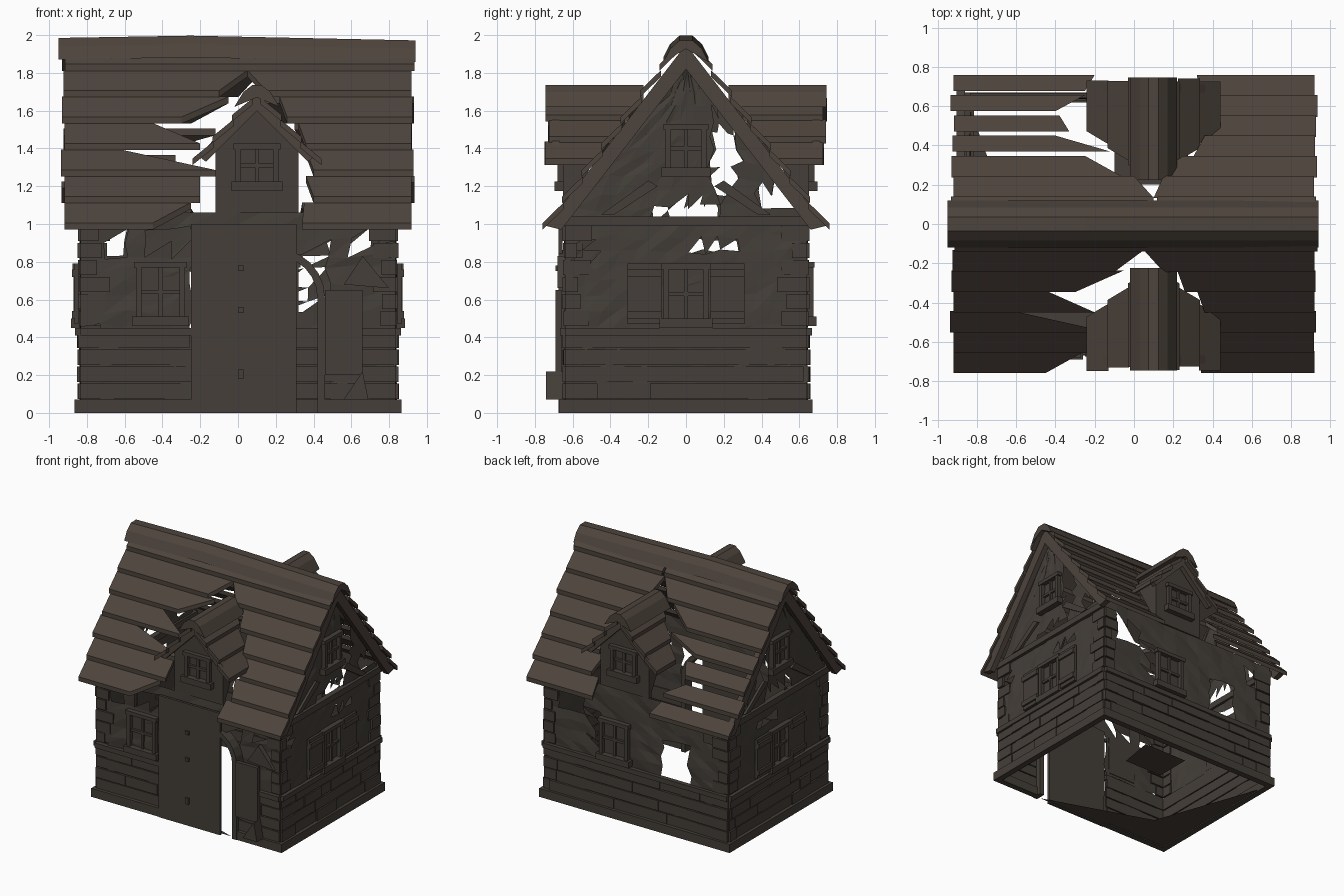
import bpy, bmesh, math, random
from mathutils import Vector

if "Cube" in bpy.data.objects:
    bpy.data.objects.remove(bpy.data.objects["Cube"])

random.seed(4)
R = random.uniform


def material(name, rgb):
    m = bpy.data.materials.new(name)
    m.diffuse_color = (*rgb, 1)
    m.use_nodes = True
    m.node_tree.nodes["Principled BSDF"].inputs["Base Color"].default_value = m.diffuse_color
    return m


STONE = material("grey brown stone", (0.058, 0.049, 0.040))
ROOF = material("brown roof wood", (0.074, 0.057, 0.045))


def build(name, mat, prisms):
    """One object from (polygon, extrusion) pairs; no extrusion = flat sheet."""
    bm = bmesh.new()
    for pts, ext in prisms:
        a = [bm.verts.new(p) for p in pts]
        bm.faces.new(a)
        if ext is not None:
            b = [bm.verts.new(Vector(p) + Vector(ext)) for p in pts]
            bm.faces.new(b[::-1])
            n = len(a)
            for i in range(n):
                bm.faces.new((a[i], b[i], b[(i + 1) % n], a[(i + 1) % n]))
    bmesh.ops.recalc_face_normals(bm, faces=bm.faces[:])
    me = bpy.data.meshes.new(name)
    bm.to_mesh(me)
    bm.free()
    me.materials.append(mat)
    ob = bpy.data.objects.new(name, me)
    bpy.context.collection.objects.link(ob)
    return ob


HX, HY = 0.835, 0.64


def at(side, u, z, d=0):
    """Point on a wall: u along it, z up, d outwards."""
    return {"front": (u, -HY - d, z), "back": (u, HY + d, z),
            "left": (-HX - d, u, z), "right": (HX + d, u, z)}[side]


def plate(side, pts, d0, d1):
    p = [at(side, u, z, d0) for u, z in pts]
    return p, Vector(at(side, 0, 0, d1)) - Vector(at(side, 0, 0, d0))


def rect(side, u0, u1, z0, z1, d0, d1):
    return plate(side, [(u0, z0), (u1, z0), (u1, z1), (u0, z1)], d0, d1)


def window(name, side, u, z, w, h, d=0.0, shutters=False):
    t, a, b = 0.03, w / 2, h / 2
    parts = [rect(side, u - a, u - a + t, z - b, z + b, d, d + 0.035),
             rect(side, u + a - t, u + a, z - b, z + b, d, d + 0.035),
             rect(side, u - a - 0.01, u + a + 0.01, z + b - t, z + b, d, d + 0.04),
             rect(side, u - a - 0.02, u + a + 0.02, z - b - 0.02, z - b + t, d, d + 0.05),
             rect(side, u - 0.01, u + 0.01, z - b, z + b, d, d + 0.02),
             rect(side, u - a, u + a, z - 0.01, z + 0.01, d, d + 0.02),
             rect(side, u - a, u + a, z - b, z + b, d - 0.005, d + 0.002)]
    if shutters:
        for s in (-1, 1):
            c = u + s * (a + 0.10)
            parts += [rect(side, c - 0.09, c + 0.09, z - b, z + b, d + 0.01, d + 0.03),
                      rect(side, c - 0.09, c + 0.09, z + b - 0.07, z + b - 0.03, d + 0.03, d + 0.045),
                      rect(side, c - 0.09, c + 0.09, z - b + 0.03, z - b + 0.07, d + 0.03, d + 0.045)]
    build(name, STONE, parts)


# Weathered wall sheets, with the broken openings left out
HOLES = {
    "front": [(-0.25, 0, 0.47, 0.86), (-0.73, 0.84, -0.62, 0.94), (-0.45, 0.86, -0.28, 0.96),
              (-0.84, 0.36, -0.72, 0.48), (0.58, 0.86, 0.78, 0.96)],
    "back": [(-0.45, 0.3, -0.25, 0.75), (0.28, 0.55, 0.4, 0.85), (0.5, 0.78, 0.68, 0.95), (-0.76, 0.84, -0.6, 0.95)],
    "right": [(-0.15, 1.03, 0.2, 1.12), (0.14, 1.15, 0.27, 1.6), (0.4, 1.06, 0.6, 1.2), (0.02, 0.85, 0.3, 0.9),
              (-0.6, 0.8, -0.5, 0.95)],
    "left": [(-0.15, 1.03, 0.15, 1.12), (0.14, 1.15, 0.27, 1.5), (0.4, 1.06, 0.6, 1.2), (0.02, 0.85, 0.3, 0.9)]}


def wall(side):
    gable = side in ("left", "right")
    half, top = (HY, 1.86) if gable else (HX, 1.06)
    nu, nz = 14, (24 if gable else 14)
    grid = {}
    for i in range(nu + 1):
        for j in range(nz + 1):
            z = top * j / nz
            k = min(1, (1.9 - z) / 0.9) if gable else 1
            ju, jz = (R(-0.02, 0.02) * k, R(-0.02, 0.02)) if 0 < i < nu and 0 < j < nz else (0, 0)
            grid[i, j] = ((i / nu * 2 - 1) * half * k + ju, z + jz, R(-0.006, 0.006))
    tris = []
    for i in range(nu):
        for j in range(nz):
            q = [grid[i, j], grid[i + 1, j], grid[i + 1, j + 1], grid[i, j + 1]]
            for t in ((q[0], q[1], q[2]), (q[0], q[2], q[3])):
                u, z = sum(p[0] for p in t) / 3, sum(p[1] for p in t) / 3
                if not any(a < u < c and b < z < d for a, b, c, d in HOLES[side]):
                    tris.append(([at(side, *p) for p in t], None))
    build(side + "_wall", STONE, tris)


# Stone courses, plinth and corner stones
def stones(side):
    half = HX if side in ("front", "back") else HY
    parts = []
    spans = [(-half, -0.25), (0.44, half)] if side == "front" else [(-half, half)]
    for a, b in spans:
        parts.append(rect(side, a - (0.03 if a == -half else 0), b + (0.03 if b == half else 0), 0, 0.07, -0.02, 0.03))
        for z in (0.07, 0.16, 0.25, 0.34):
            u = a
            while u < b - 0.02:
                v = min(b, u + R(0.12, 0.3))
                parts.append(rect(side, u, v, z + 0.004, z + 0.086, -0.01, R(0.006, 0.018)))
                u = v
        parts.append(rect(side, a, b, 0.41, 0.45, -0.01, 0.028))
    for s in (-1, 1):
        for k in range(6):
            z, w = 0.46 + 0.09 * k, R(0.06, 0.16)
            parts.append(rect(side, s * half, s * (half - w), z, z + 0.08, -0.01, R(0.005, 0.015)))
    build(side + "_stones", STONE, parts)


for side in HOLES:
    wall(side)
    stones(side)

# Windows
window("front_window", "front", -0.41, 0.64, 0.26, 0.32)
window("back_window", "back", 0.19, 0.64, 0.26, 0.32)
for side in ("left", "right"):
    window(side + "_window", side, 0, 0.63, 0.24, 0.32, shutters=True)
    window(side + "_gable_window", side, 0, 1.4, 0.22, 0.26)
    build(side + "_gable_beams", STONE, [rect(side, -0.64, 0.64, 0.99, 1.04, -0.02, 0.025)] + [
        plate(side, [(s * 0.15, 1.2), (s * 0.2, 1.23), (s * 0.45, 1.05), (s * 0.38, 1.05)], 0, 0.02) for s in (-1, 1)])

# Door slab with hinges, and the arched opening beside it
build("door_slab", STONE, [rect("front", -0.25, 0.31, 0, 1.0, 0.015, 0.035)])
build("door_hinges", STONE, [rect("front", 0, 0.03, z, z + 0.03, 0.03, 0.05) for z in (0.18, 0.2, 0.53, 0.75)])
arc = []
for k in range(5):
    a0, a1 = math.radians(k * 15), math.radians(k * 15 + 15)
    arc.append(plate("front", [(0.2 + r * math.cos(a), 0.61 + r * math.sin(a))
                               for r, a in ((0.22, a0), (0.26, a0), (0.26, a1), (0.22, a1))], -0.05, 0.035))
arc.append(rect("front", 0.42, 0.46, 0, 0.61, -0.05, 0.035))
build("arch_frame", STONE, arc)
build("front_panel", STONE, [rect("front", 0.46, 0.66, 0.2, 0.65, 0.02, 0.05),
                             plate("front", [(0.56, 0.07), (0.69, 0.07), (0.66, 0.22)], 0.0, 0.1),
                             plate("front", [(0.56, 0.68), (0.8, 0.66), (0.66, 0.83)], 0.0, 0.04)])

# Remains of the floor
build("floor", STONE, [([(-0.86, 0.66, 0.01), (-0.86, -0.66, 0.01), (0.4, -0.66, 0.01), (-0.5, -0.35, 0.01)], None),
                       ([(0.3, 0.5, 0.02), (-0.1, 0.5, 0.02), (-0.1, 0.2, 0.02), (0.25, 0.2, 0.02)], None)])


# Main roof: overlapping planks broken off towards the dormers
def roof_z(y):
    return 2.03 - 1.36 * abs(y)


# broken ends per row: left plank end (upper, lower), right plank start (upper, lower)
BROKEN = {-1: [(0.25, 0.1, 0.25, 0.1), (0.05, -0.1, 0.05, 0.15), (-0.05, -0.3, 0.22, 0.26), (-0.45, -0.2, 0.32, 0.36),
               (-0.62, -0.12, 0.36, 0.4), (-0.2, -0.2, 0.36, 0.4), (-0.25, -0.45, 0.35, 0.34)],
          1: [(0.1, 0.1, 0.1, 0.12), (0.1, 0.0, 0.1, 0.15), (-0.05, -0.25, 0.1, 0.25), (-0.12, -0.4, 0.3, 0.36),
              (-0.33, -0.38, 0.36, 0.4), (-0.4, -0.25, 0.36, 0.4), (-0.25, -0.2, 0.34, 0.32)]}
for s, side in ((-1, "front"), (1, "back")):
    planks = []
    for i, (lt, lb, rt, rb) in enumerate(BROKEN[s]):
        ya, yb = 0.03 + 0.103 * i, 0.03 + 0.103 * (i + 1) + 0.008
        za, zb = roof_z(ya) - 0.035, roof_z(yb) + 0.008
        # the back left planks have worn slits along their upper edge
        yl = ya + (0.03 if s > 0 and i > 2 else 0)
        zl = za + (zb - za) * (yl - ya) / (yb - ya)
        x0, x1 = -0.925 + R(-0.012, 0.012), 0.925 + R(-0.012, 0.012)
        for p in ([(x0, yl, zl), (lt, yl, zl), (lb, yb, zb), (x0, yb, zb)],
                  [(rt, ya, za), (x1, ya, za), (x1, yb, zb), (rb, yb, zb)]):
            planks.append(([(x, s * y, z) for x, y, z in p], (0, 0, -0.035)))
    build(side + "_roof_planks", ROOF, planks)

cap = [(-0.12, 1.87), (-0.085, 1.94), (-0.035, 1.985), (0.035, 1.985), (0.085, 1.94), (0.12, 1.87), (0, 1.94)]
build("ridge_cap", ROOF, [([(-0.95, y, z) for y, z in cap], (0.7, 0, 0.012)),
                          ([(-0.25, y, z + 0.012) for y, z in cap], (1.19, 0, -0.025))])
barge = [(0, 1.95), (0.74, 0.99), (0.66, 0.97), (0, 1.82)]
build("barge_boards", ROOF, [([(sx * 0.86, sy * y, z) for y, z in barge], (sx * 0.045, 0, 0))
                             for sx in (-1, 1) for sy in (-1, 1)])

# Dormers, front and back
CX, PEAK = 0.1, 1.71


def back_y(z):
    return min(0.7, (2.03 - z) / 1.36)


for s, side in ((-1, "front"), (1, "back")):
    walls = [plate(side, [(CX - 0.22, 1.06), (CX - 0.09, 1.06), (CX - 0.09, 1.58), (CX - 0.22, 1.42)], -0.02, 0.01),
             plate(side, [(CX + 0.09, 1.06), (CX + 0.22, 1.06), (CX + 0.22, 1.42), (CX + 0.09, 1.58)], -0.02, 0.01),
             plate(side, [(CX - 0.09, 1.42), (CX + 0.09, 1.42), (CX + 0.09, 1.58), (CX, 1.66), (CX - 0.09, 1.58)], -0.02, 0.01),
             rect(side, CX - 0.09, CX + 0.09, 1.06, 1.22, -0.02, 0.01)]
    for t in (-1, 1):
        x = CX + t * 0.21
        walls.append(([(x, s * HY, 1.06), (x, s * HY, 1.42), (x, s * 0.44, 1.42)], (t * 0.01, 0, 0)))
    build(side + "_dormer_walls", STONE, walls)
    window(side + "_dormer_window", side, CX, 1.31, 0.23, 0.23, 0.005)
    planks, trim = [], []
    for t in (-1, 1):
        for k in range(3):
            a, b = 0.02 + 0.105 * k, 0.02 + 0.105 * (k + 1) + 0.006
            za, zb = PEAK - 1.1 * a - 0.02, PEAK - 1.1 * b + 0.012
            ye = 0.735 + R(-0.015, 0.015)
            planks.append(([(CX + t * a, s * ye, za), (CX + t * b, s * ye, zb),
                            (CX + t * b, s * (back_y(zb) - 0.03), zb), (CX + t * a, s * (back_y(za) - 0.03), za)],
                           (0, 0, -0.035)))
        trim.append(([(CX + t * x, s * 0.67, z) for x, z in ((0, 1.69), (0.31, 1.36), (0.27, 1.33), (0, 1.6))],
                     (0, s * 0.04, 0)))
    build(side + "_dormer_roof", ROOF, planks)
    build(side + "_dormer_trim", ROOF, trim)
    cap = [(-0.12, 1.62), (-0.07, 1.70), (-0.025, 1.735), (0.025, 1.735), (0.07, 1.70), (0.12, 1.62), (0, 1.67)]
    build(side + "_dormer_cap", ROOF, [([(CX + x, s * 0.745, z) for x, z in cap], (0, -s * 0.52, 0))])
